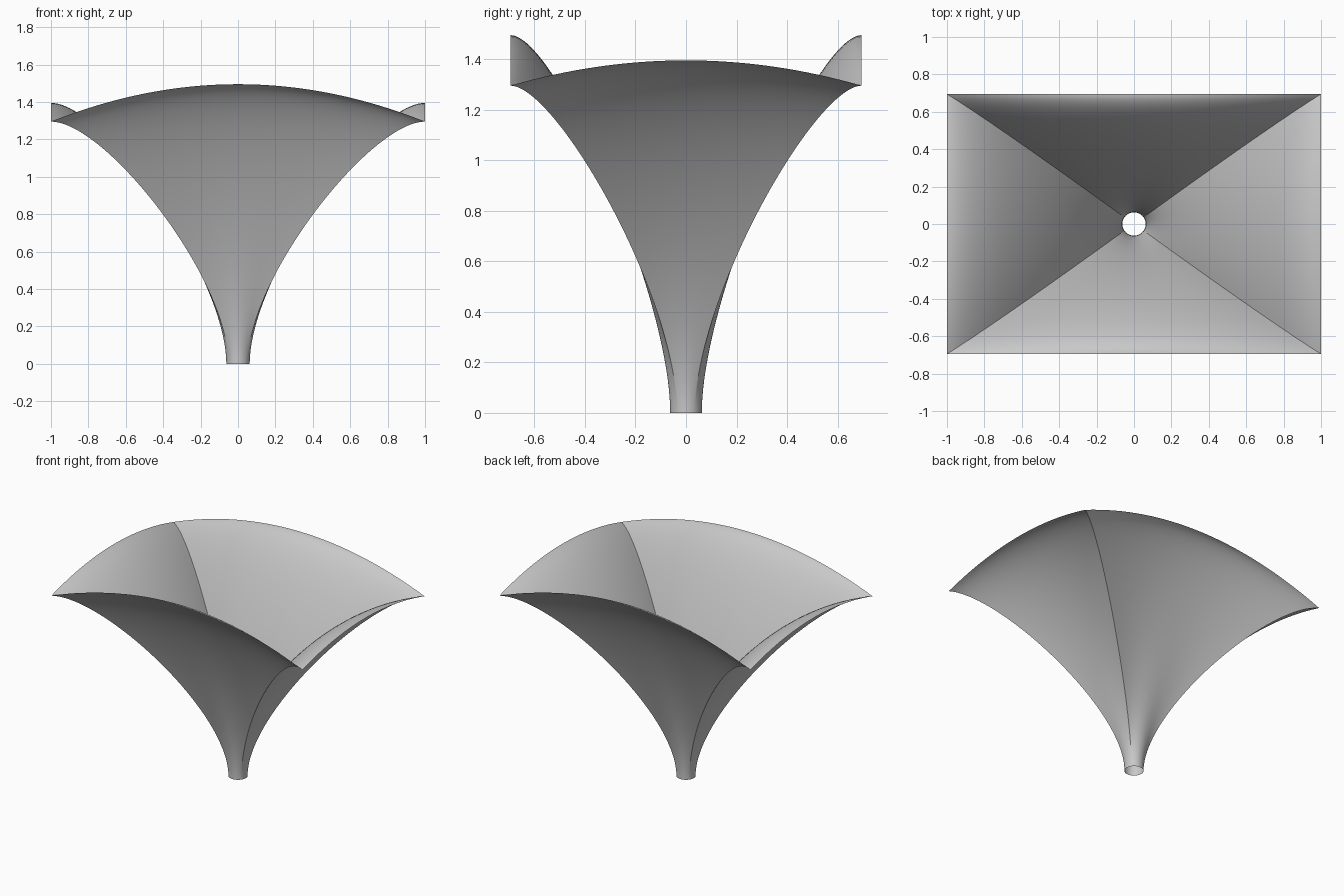
import bpy, bmesh, math
from mathutils import Vector

if "Cube" in bpy.data.objects:
    bpy.data.objects.remove(bpy.data.objects["Cube"], do_unlink=True)

HALF_X, HALF_Y = 1.0, 0.695        # half size of the rim
CORNER_Z = 1.295                   # rim height at the corners
RISE_FRONT, RISE_SIDE = 0.2, 0.1   # arch of the rim edges
NECK_RADIUS = 0.0625
SIDE_STEPS, HEIGHT_STEPS = 32, 48


def arch(s, rise):
    return CORNER_Z + rise * (1 - s * s)


def rim_points():
    """Arched rectangle, counter-clockwise from the front corner."""
    half = []
    for k in range(SIDE_STEPS):
        s = 2 * k / SIDE_STEPS - 1
        half.append(Vector((s * HALF_X, -HALF_Y, arch(s, RISE_FRONT))))
    for k in range(SIDE_STEPS):
        s = 2 * k / SIDE_STEPS - 1
        half.append(Vector((HALF_X, s * HALF_Y, arch(s, RISE_SIDE))))
    return half + [Vector((-p.x, -p.y, p.z)) for p in half]


def rib(rim):
    """Curve that leaves the neck upright and meets the rim level."""
    a = math.atan2(rim.y, rim.x)
    p0 = Vector((NECK_RADIUS * math.cos(a), NECK_RADIUS * math.sin(a), 0))
    p1 = p0 + Vector((0, 0, 0.46))
    p2 = Vector((rim.x * 0.71, rim.y * 0.74, rim.z))
    points = []
    for j in range(HEIGHT_STEPS + 1):
        t = j / HEIGHT_STEPS
        u = 1 - t
        points.append(p0 * u**3 + p1 * (3 * t * u * u) + p2 * (3 * t * t * u) + rim * t**3)
    return points


# Single-skin funnel, open at the neck and the rim
bm = bmesh.new()
ribs = [[bm.verts.new(p) for p in rib(r)] for r in rim_points()]
for i, left in enumerate(ribs):
    right = ribs[(i + 1) % len(ribs)]
    for j in range(HEIGHT_STEPS):
        bm.faces.new((left[j], right[j], right[j + 1], left[j + 1]))
mesh = bpy.data.meshes.new("funnel_shell")
bm.to_mesh(mesh)
bm.free()
shell = bpy.data.objects.new("funnel_shell", mesh)
bpy.context.collection.objects.link(shell)

# Plain grey finish
grey = bpy.data.materials.new("light_grey")
grey.use_nodes = True
colour = (0.58, 0.58, 0.58, 1)
grey.diffuse_color = colour
grey.node_tree.nodes["Principled BSDF"].inputs["Base Color"].default_value = colour
mesh.materials.append(grey)

# Smooth panels with crisp corner creases
bpy.ops.object.select_all(action="DESELECT")
shell.select_set(True)
bpy.context.view_layer.objects.active = shell
bpy.ops.object.shade_smooth_by_angle(angle=math.radians(30))
